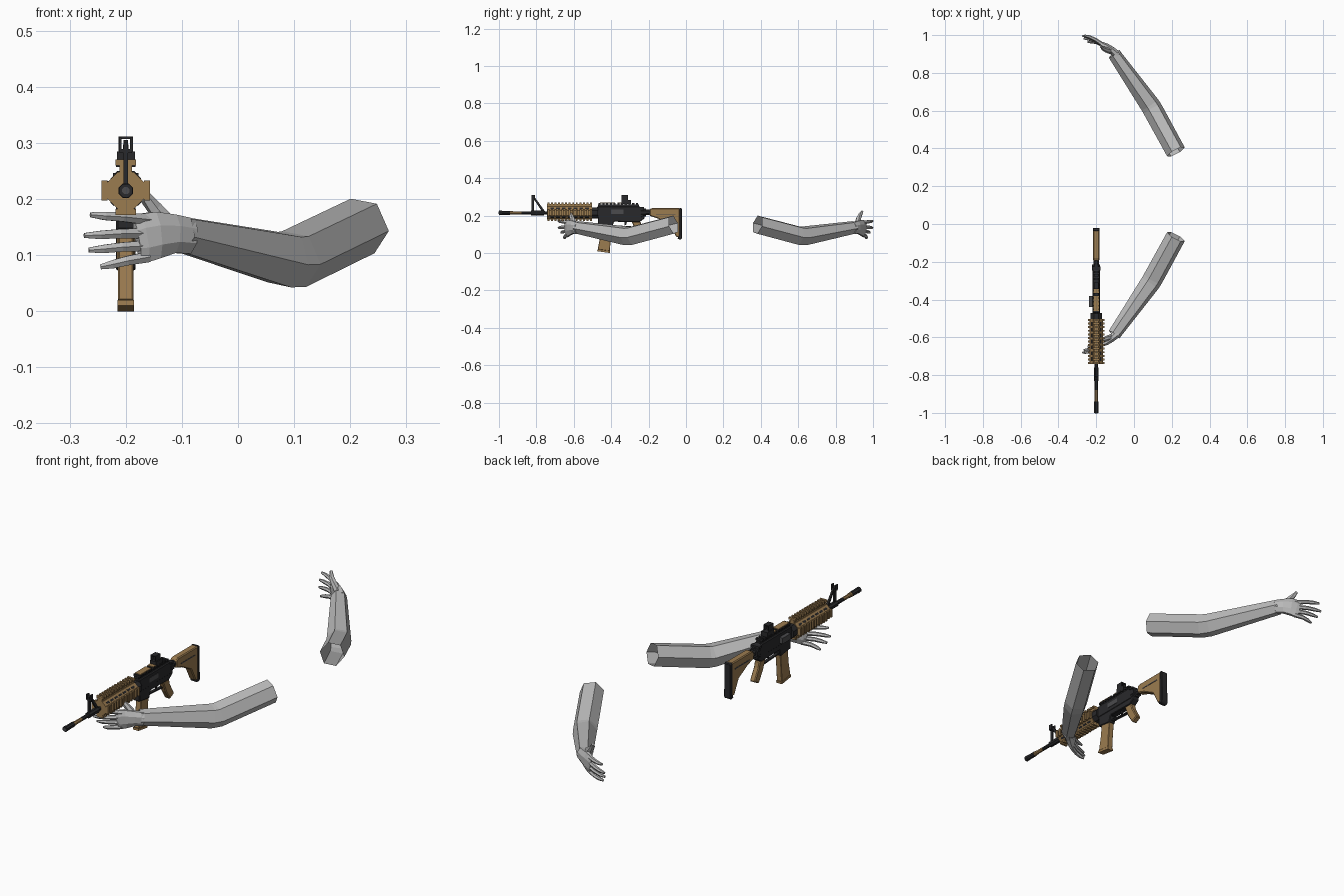
import bpy, bmesh, math
from mathutils import Vector, Matrix

if "Cube" in bpy.data.objects:
    bpy.data.objects.remove(bpy.data.objects["Cube"], do_unlink=True)

X = -0.20       # centre plane of the rifle
BORE = 0.215    # height of the barrel axis


def material(name, r, g, b):
    m = bpy.data.materials.new(name)
    m.use_nodes = True
    m.diffuse_color = (r, g, b, 1)
    m.node_tree.nodes["Principled BSDF"].inputs["Base Color"].default_value = (r, g, b, 1)
    return m


BLACK = material("gunmetal black", 0.022, 0.022, 0.024)
DARK = material("dark grey", 0.07, 0.07, 0.075)
TAN = material("desert tan", 0.33, 0.2, 0.08)
SKIN = material("pale grey", 0.5, 0.5, 0.5)


def finish(bm, name, mat):
    bmesh.ops.recalc_face_normals(bm, faces=bm.faces)
    me = bpy.data.meshes.new(name)
    bm.to_mesh(me)
    bm.free()
    me.materials.append(mat)
    ob = bpy.data.objects.new(name, me)
    bpy.context.collection.objects.link(ob)
    return ob


def add_box(bm, centre, size, turn=0):
    m = Matrix.Translation(centre) @ Matrix.Rotation(turn, 4, 'Y') @ Matrix.Diagonal((*size, 1))
    bmesh.ops.create_cube(bm, size=1, matrix=m)


def box(name, mat, y0, y1, z0, z1, half, x=X):
    bm = bmesh.new()
    add_box(bm, (x, (y0 + y1) / 2, (z0 + z1) / 2), (2 * half, y1 - y0, z1 - z0))
    return finish(bm, name, mat)


def plate(name, mat, points, half, bevel=0.0):
    """Side profile of (y, z) points, extruded across the rifle."""
    bm = bmesh.new()
    f = bm.faces.new([bm.verts.new((X - half, y, z)) for y, z in points])
    new = bmesh.ops.extrude_face_region(bm, geom=[f])["geom"]
    bmesh.ops.translate(bm, vec=(2 * half, 0, 0), verts=[v for v in new if isinstance(v, bmesh.types.BMVert)])
    ob = finish(bm, name, mat)
    if bevel:
        mod = ob.modifiers.new("edge", 'BEVEL')
        mod.width = bevel
        mod.segments = 1
    return ob


def add_tube(bm, path, radii, sides=6, phase=0.0, caps=True):
    """Loft along a path; a radius may be a (sideways, upward) pair."""
    pts = [Vector(p) for p in path]
    rings = []
    for i, p in enumerate(pts):
        d = (pts[min(i + 1, len(pts) - 1)] - pts[max(i - 1, 0)]).normalized()
        s = d.cross(Vector((0, 0, 1))).normalized()
        u = s.cross(d)
        a, b = radii[i] if isinstance(radii[i], tuple) else (radii[i], radii[i])
        angles = [math.radians(phase) + math.tau * k / sides for k in range(sides)]
        rings.append([bm.verts.new(p + s * a * math.cos(t) + u * b * math.sin(t)) for t in angles])
    for r, q in zip(rings, rings[1:]):
        for k in range(sides):
            n = (k + 1) % sides
            bm.faces.new((r[k], r[n], q[n], q[k]))
    if caps:
        bm.faces.new(rings[0])
        bm.faces.new(rings[-1])


def rod(name, mat, y0, y1, r, sides=8, z=BORE):
    bm = bmesh.new()
    add_tube(bm, [(X, y0, z), (X, y1, z)], [r, r], sides, 180 / sides)
    return finish(bm, name, mat)


# Arms and hands: a pair mirrored front to back
def both(bm, name):
    a = finish(bm, "front_" + name, SKIN)
    me = a.data.copy()
    me.transform(Matrix.Translation((0, 0.315, 0)) @ Matrix.Scale(-1, 4, (0, 1, 0)))
    me.flip_normals()
    b = bpy.data.objects.new("rear_" + name, me)
    bpy.context.collection.objects.link(b)


bm = bmesh.new()
add_tube(bm, [(-0.105, -0.585, 0.138), (0.083, -0.317, 0.092), (0.1, -0.29, 0.093), (0.222, -0.067, 0.152)],
         [0.035, 0.053, 0.054, 0.053], 6, 110, caps=False)
both(bm, "arm")

bm = bmesh.new()
add_tube(bm, [(-0.087, -0.578, 0.134), (-0.115, -0.603, 0.138), (-0.145, -0.624, 0.136),
              (-0.167, -0.635, 0.131), (-0.18, -0.642, 0.128)],
         [(0.024, 0.034), (0.021, 0.037), (0.018, 0.045), (0.014, 0.047), (0.009, 0.041)], 8, 22.5)
# base height, tip x, tip y, tip height
for z0, tx, ty, z1 in [(0.163, -0.263, -0.683, 0.172), (0.139, -0.274, -0.682, 0.135),
                       (0.117, -0.266, -0.667, 0.109), (0.097, -0.245, -0.648, 0.079)]:
    base, tip = Vector((-0.16, -0.631, z0)), Vector((tx, ty, z1))
    knuckle = base.lerp(tip, 0.45) + Vector((0, -0.008, 0.001))
    joint = base.lerp(tip, 0.75) + Vector((0, -0.006, 0))
    add_tube(bm, [base, knuckle, joint, tip], [0.011, 0.0095, 0.0085, 0.005])
add_tube(bm, [(-0.12, -0.6, 0.15), (-0.148, -0.607, 0.183), (-0.165, -0.616, 0.203), (-0.176, -0.628, 0.224)],
         [0.017, 0.014, 0.011, 0.006])
both(bm, "hand")

# Barrel: alternating tan and black lengths, then the muzzle
for i in range(4):
    rod("barrel_section", (TAN, BLACK)[i % 2], -0.93 + 0.05 * i, -0.88 + 0.05 * i, 0.009)
rod("muzzle_collar", TAN, -0.945, -0.925, 0.0105)
rod("muzzle_brake", BLACK, -0.99, -0.94, 0.012)
rod("muzzle_tip", BLACK, -1.0, -0.985, 0.013)
rod("bore_opening", DARK, -1.002, -0.999, 0.007)

# Front sight: open triangular frame
rod("gas_block", BLACK, -0.83, -0.76, 0.014)
plate("sight_post", BLACK, [(-0.825, 0.22), (-0.812, 0.22), (-0.812, 0.305), (-0.825, 0.3)], 0.004)
plate("sight_brace", BLACK, [(-0.768, 0.22), (-0.752, 0.22), (-0.808, 0.298), (-0.816, 0.292)], 0.004)
for s in (-1, 1):
    box("sight_ear", BLACK, -0.825, -0.808, 0.285, 0.31, 0.0025, X + s * 0.01)
box("sight_bridge", BLACK, -0.825, -0.808, 0.282, 0.289, 0.011)

# Handguard: octagonal sleeve, four toothed rails, dark vents on the slanted faces
rod("handguard", TAN, -0.742, -0.502, 0.036)
rails, vents = bmesh.new(), bmesh.new()
for q in range(4):
    a = q * math.pi / 2
    out = Vector((math.sin(a), 0, math.cos(a)))
    reach = 0.05 if q == 0 else 0.038
    mid = Vector((X, -0.622, BORE))
    add_box(rails, mid + out * (reach - 0.01), (0.022, 0.24, 0.014), a)
    for i in range(13):
        add_box(rails, mid + out * reach + Vector((0, -0.114 + 0.019 * i, 0)), (0.036, 0.01, 0.011), a)
    b = a + math.pi / 4
    slant = Vector((math.sin(b), 0, math.cos(b)))
    for i in range(7):
        add_box(vents, mid + slant * 0.0325 + Vector((0, -0.093 + 0.031 * i, 0)), (0.009, 0.02, 0.004), b)
finish(rails, "handguard_rails", TAN)
finish(vents, "handguard_vents", BLACK)
rod("barrel_nut", BLACK, -0.505, -0.47, 0.032)

# Receiver
plate("upper_receiver", BLACK, [(-0.475, 0.19), (-0.24, 0.19), (-0.222, 0.2), (-0.222, 0.235), (-0.25, 0.25),
                                (-0.475, 0.25)], 0.019, 0.004)
plate("lower_receiver", BLACK, [(-0.47, 0.145), (-0.395, 0.135), (-0.385, 0.168), (-0.25, 0.165),
                                (-0.222, 0.185), (-0.222, 0.2), (-0.47, 0.2)], 0.017, 0.003)
rail = bmesh.new()
add_box(rail, (X, -0.36, 0.253), (0.022, 0.22, 0.012))
for i in range(11):
    add_box(rail, (X, -0.462 + 0.02 * i, 0.262), (0.034, 0.011, 0.01))
finish(rail, "receiver_rail", BLACK)
box("rail_cover", TAN, -0.46, -0.38, 0.266, 0.27, 0.015)
box("rear_rail_cover", TAN, -0.365, -0.345, 0.266, 0.27, 0.015)
box("side_unit", DARK, -0.44, -0.38, 0.205, 0.232, 0.01, X - 0.027)
box("ejection_port", DARK, -0.4, -0.335, 0.21, 0.232, 0.002, X + 0.019)
box("charging_handle", BLACK, -0.245, -0.225, 0.236, 0.246, 0.023)
rod("receiver_end_plate", BLACK, -0.24, -0.215, 0.023, z=0.217)

# Rear sight
box("rear_sight_base", BLACK, -0.345, -0.295, 0.262, 0.285, 0.016)
for s in (-1, 1):
    box("rear_sight_wall", BLACK, -0.345, -0.31, 0.283, 0.311, 0.002, X + s * 0.011)
box("rear_sight_top", BLACK, -0.345, -0.31, 0.307, 0.311, 0.012)
box("rear_sight_aperture", BLACK, -0.33, -0.324, 0.283, 0.297, 0.005)

# Magazine, grip and trigger
plate("magazine", TAN, [(-0.452, 0.15), (-0.396, 0.145), (-0.403, 0.07), (-0.407, 0.01), (-0.472, 0.02),
                        (-0.46, 0.08)], 0.0135, 0.002)
plate("magazine_floor", TAN, [(-0.474, 0.02), (-0.405, 0.011), (-0.406, 0.0), (-0.475, 0.01)], 0.0145)
plate("pistol_grip", TAN, [(-0.29, 0.168), (-0.243, 0.168), (-0.236, 0.14), (-0.205, 0.085), (-0.238, 0.068),
                           (-0.268, 0.115)], 0.0135, 0.004)
plate("trigger_guard", BLACK, [(-0.39, 0.143), (-0.285, 0.137), (-0.285, 0.143), (-0.39, 0.149)], 0.007)
plate("trigger", BLACK, [(-0.328, 0.17), (-0.316, 0.17), (-0.318, 0.155), (-0.328, 0.146)], 0.003)

# Stock
rod("buffer_tube", BLACK, -0.22, -0.17, 0.015, z=0.218)
plate("stock", TAN, [(-0.195, 0.2), (-0.195, 0.234), (-0.18, 0.241), (-0.034, 0.241), (-0.034, 0.085),
                     (-0.052, 0.085), (-0.085, 0.15), (-0.15, 0.185)], 0.0165, 0.004)
for s in (-1, 1):
    box("stock_groove", DARK, -0.16, -0.055, 0.205, 0.21, 0.001, X + s * 0.0168)
plate("butt_pad", BLACK, [(-0.036, 0.243), (-0.022, 0.239), (-0.02, 0.08), (-0.028, 0.072), (-0.046, 0.076),
                          (-0.036, 0.095)], 0.0175, 0.003)
